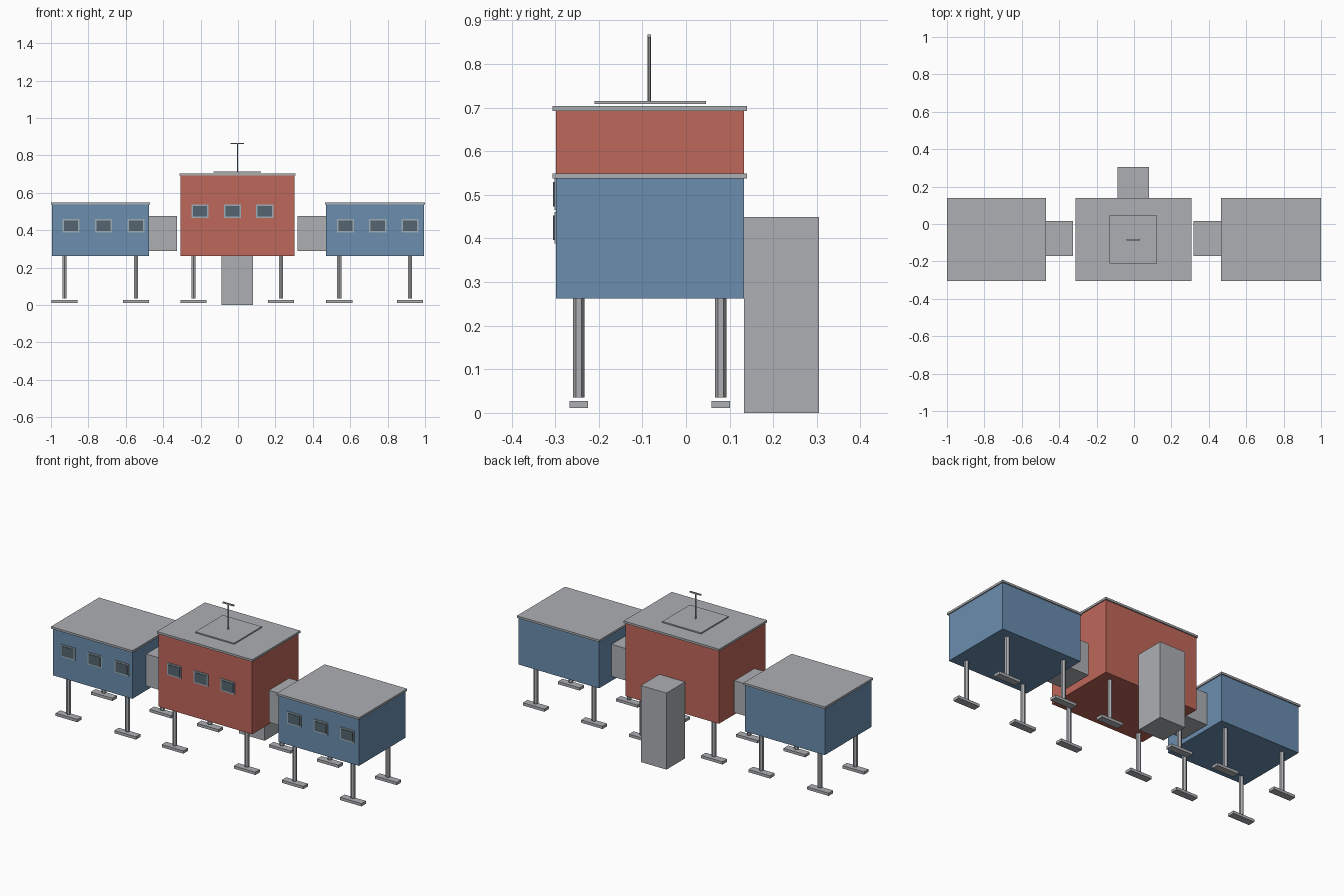
import bpy
import bmesh
from mathutils import Matrix, Vector

default = bpy.data.objects.get("Cube")
if default:
    bpy.data.objects.remove(default, do_unlink=True)


def material(name, rgb):
    m = bpy.data.materials.new(name)
    m.use_nodes = True
    m.diffuse_color = (*rgb, 1)
    m.node_tree.nodes["Principled BSDF"].inputs["Base Color"].default_value = (*rgb, 1)
    return m


BLUE = material("blue_cladding", (0.145, 0.27, 0.43))
RED = material("red_cladding", (0.52, 0.135, 0.10))
GREY = material("grey_metal", (0.42, 0.43, 0.45))
FRAME = material("pale_window_frame", (0.34, 0.42, 0.46))
GLASS = material("dark_glass", (0.09, 0.13, 0.16))


def finish(name, bm, mat):
    mesh = bpy.data.meshes.new(name)
    bm.to_mesh(mesh)
    bm.free()
    mesh.materials.append(mat)
    obj = bpy.data.objects.new(name, mesh)
    bpy.context.collection.objects.link(obj)
    return obj


def box(name, mat, x, y, z):
    """Box spanning the given (low, high) pairs."""
    bm = bmesh.new()
    size = Vector((x[1] - x[0], y[1] - y[0], z[1] - z[0]))
    centre = Vector((sum(x), sum(y), sum(z))) / 2
    bmesh.ops.create_cube(bm, size=1, matrix=Matrix.Translation(centre) @ Matrix.Diagonal((*size, 1)))
    return finish(name, bm, mat)


def post(name, mat, x, y, z, radius):
    """Upright six-sided post."""
    bm = bmesh.new()
    bmesh.ops.create_cone(bm, cap_ends=True, segments=6, radius1=radius, radius2=radius,
                          depth=z[1] - z[0], matrix=Matrix.Translation((x, y, sum(z) / 2)))
    return finish(name, bm, mat)


def around(c, half):
    return (c - half, c + half)


FRONT, BACK, FLOOR = -0.298, 0.133, 0.262


def window(name, x, z):
    box(name + "_frame", FRAME, around(x, 0.046), (FRONT - 0.004, FRONT), around(z, 0.036))
    box(name + "_glass", GLASS, around(x, 0.038), (FRONT - 0.007, FRONT), around(z, 0.028))


def module(name, mat, x, top, legs, windows, window_z):
    # Cabin and overhanging roof
    box(name + "_cabin", mat, x, (FRONT, BACK), (FLOOR, top))
    box(name + "_roof", GREY, (x[0] - 0.006, x[1] + 0.006), (-0.306, 0.14), (top, top + 0.012))
    # Legs with long ski feet
    for side, lx in zip(("right", "left"), legs):
        for end, ly in (("front", -0.246), ("back", 0.08)):
            leg = f"{name}_{end}_{side}"
            post(leg + "_leg", GREY, lx, ly, (0.035, FLOOR), 0.013)
            box(leg + "_foot", GREY, around(lx, 0.07), around(ly, 0.021), (0.011, 0.027))
    # Front windows
    for i, wx in enumerate(windows):
        window(f"{name}_window_{i + 1}", wx, window_z)


module("right_pod", BLUE, (-0.994, -0.477), 0.537, (-0.927, -0.546), (-0.893, -0.719, -0.545), 0.424)
module("left_pod", BLUE, (0.471, 0.994), 0.537, (0.541, 0.919), (0.575, 0.747, 0.919), 0.424)
module("centre_block", RED, (-0.307, 0.301), 0.692, (-0.238, 0.23), (-0.203, -0.03, 0.143), 0.501)

# Passages joining the pods to the centre
box("right_passage", GREY, (-0.478, -0.325), (-0.17, 0.017), (0.288, 0.476))
box("left_passage", GREY, (0.319, 0.471), (-0.17, 0.017), (0.288, 0.476))

# Entrance tower at the back
box("back_tower", GREY, (-0.087, 0.08), (BACK, 0.305), (0, 0.449))

# Roof deck with mast and crossbar
box("roof_deck", GREY, (-0.13, 0.122), (-0.21, 0.046), (0.708, 0.715))
post("mast", GREY, -0.003, -0.084, (0.715, 0.862), 0.004)
box("mast_crossbar", GREY, around(-0.003, 0.036), around(-0.084, 0.004), (0.86, 0.867))
